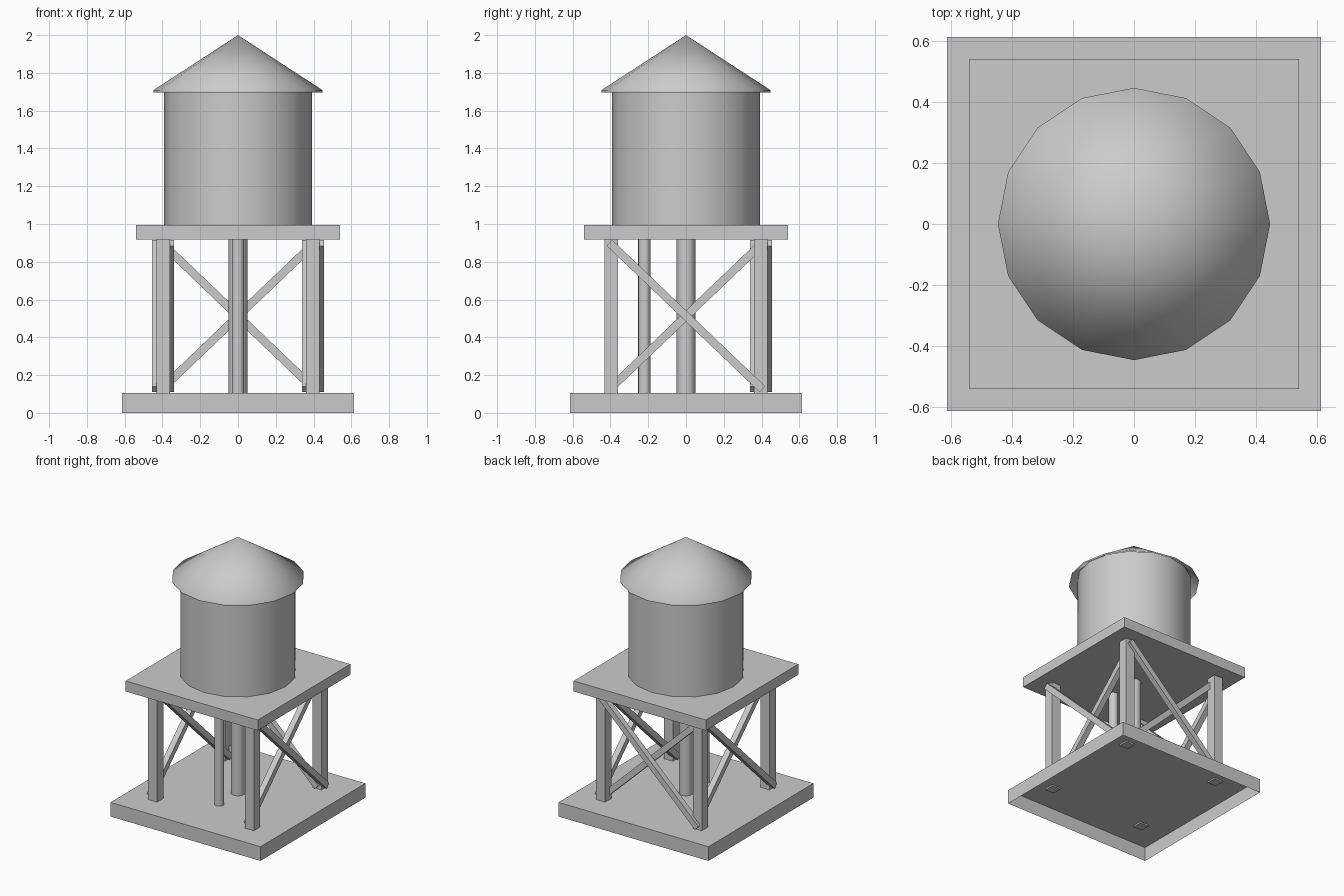
import bpy
import bmesh
from math import radians
from mathutils import Vector, Matrix

if "Cube" in bpy.data.objects:
    bpy.data.objects.remove(bpy.data.objects["Cube"])


def box(name, x, y, z, sx, sy, sz):
    bpy.ops.mesh.primitive_cube_add(size=1, location=(x, y, z))
    ob = bpy.context.object
    ob.name = name
    ob.scale = (sx, sy, sz)
    bpy.ops.object.transform_apply(location=False, rotation=False, scale=True)
    return ob


def open_below(ob):
    # Remove the downward faces, leaving a hollow shell
    bm = bmesh.new()
    bm.from_mesh(ob.data)
    bm.normal_update()
    down = [f for f in bm.faces if f.normal.z < -0.9]
    bmesh.ops.delete(bm, geom=down, context='FACES')
    bm.to_mesh(ob.data)
    bm.free()


def round_part(name, y, z0, z1, r, sides):
    bpy.ops.mesh.primitive_cylinder_add(vertices=sides, radius=r, depth=z1 - z0,
                                        location=(0, y, (z0 + z1) / 2))
    ob = bpy.context.object
    ob.name = name
    bpy.ops.object.shade_smooth_by_angle(angle=radians(40))
    return ob


def brace(name, offset, y_top, angle):
    # Square bar in a plane of constant x, then turned about z to its side
    top, low = Vector((offset, y_top, 0.9)), Vector((offset, -y_top, 0.125))
    d = top - low
    ob = box(name, 0, 0, 0, 0.043, 0.043, d.length)
    tilt = Vector((0, 0, 1)).rotation_difference(d.normalized()).to_matrix().to_4x4()
    ob.matrix_world = (Matrix.Rotation(radians(angle), 4, 'Z')
                       @ Matrix.Translation((top + low) / 2) @ tilt)


# Base is a shell open below; platform is a slab
open_below(box("base_slab", 0, 0, 0.0525, 1.228, 1.228, 0.105))
box("platform", 0, 0, 0.957, 1.082, 1.082, 0.078)

# Legs just poke through the base top
for side, sx in (("left", -1), ("right", 1)):
    for end, sy in (("front", -1), ("back", 1)):
        box(f"{end}_{side}_leg", sx * 0.396, sy * 0.396, 0.51, 0.073, 0.073, 0.83)

# Crossed braces on three sides; the front stays open
for side, angle in (("right", 0), ("back", 90), ("left", 180)):
    brace(f"{side}_outer_brace", 0.4325, -0.405, angle)
    brace(f"{side}_inner_brace", 0.3605, 0.405, angle)

# Pipes
round_part("centre_pipe", 0, 0.105, 0.92, 0.049, 16)
round_part("front_pipe", -0.22, 0.105, 0.92, 0.033, 16)

# Tank reaching up inside the roof
round_part("tank", 0, 0.99, 1.735, 0.391, 16)

# Roof: rim ring extruded to a point, open below, smooth all over
bm = bmesh.new()
ring = bmesh.ops.create_circle(bm, segments=16, radius=0.447,
                               matrix=Matrix.Translation((0, 0, 1.697)))["verts"]
for height, factor in ((0.012, 1), (0.291, 0)):
    edges = [e for e in bm.edges if all(v in ring for v in e.verts)]
    new = bmesh.ops.extrude_edge_only(bm, edges=edges)["geom"]
    ring = [g for g in new if isinstance(g, bmesh.types.BMVert)]
    for v in ring:
        v.co = (v.co.x * factor, v.co.y * factor, v.co.z + height)
bmesh.ops.remove_doubles(bm, verts=bm.verts, dist=0.0001)
bmesh.ops.recalc_face_normals(bm, faces=bm.faces)
for f in bm.faces:
    f.smooth = True
mesh = bpy.data.meshes.new("roof")
bm.to_mesh(mesh)
bm.free()
bpy.context.collection.objects.link(bpy.data.objects.new("roof", mesh))
